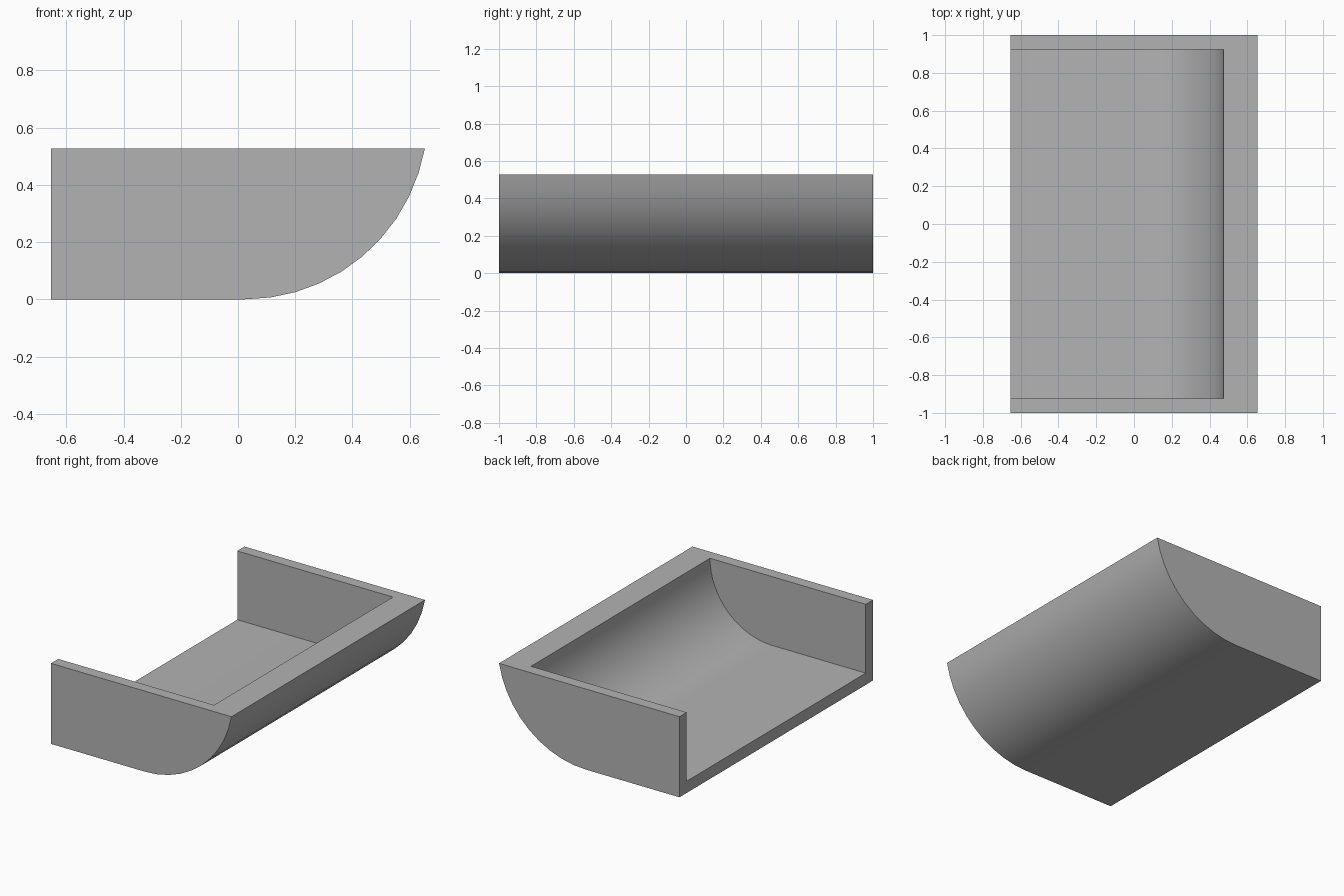
import bpy, bmesh
from math import sin, cos, radians

cube = bpy.data.objects.get("Cube")
if cube:
    bpy.data.objects.remove(cube, do_unlink=True)

LEFT, TOP, HALF = -0.653, 0.527, 1.0
ARC_X, FLOOR, WALL = 0.024, 0.077, 0.075

grey = bpy.data.materials.new("plain_grey")
grey.use_nodes = True
colour = (0.45, 0.45, 0.45, 1)
grey.diffuse_color = colour
grey.node_tree.nodes["Principled BSDF"].inputs["Base Color"].default_value = colour


def arc(radius, bottom, sweep, steps):
    """Rising arc in the xz plane that starts level at the bottom."""
    angles = [radians(sweep) * i / steps for i in range(steps + 1)]
    return [(ARC_X + radius * sin(a), bottom + radius * (1 - cos(a))) for a in angles]


def extrude_profile(name, points, half):
    """Solid prism of an xz profile, running along y."""
    bm = bmesh.new()
    face = bm.faces.new([bm.verts.new((x, -half, z)) for x, z in points])
    side = bmesh.ops.extrude_face_region(bm, geom=[face])["geom"]
    verts = [v for v in side if isinstance(v, bmesh.types.BMVert)]
    bmesh.ops.translate(bm, verts=verts, vec=(0, 2 * half, 0))
    bmesh.ops.recalc_face_normals(bm, faces=bm.faces)
    mesh = bpy.data.meshes.new(name)
    bm.to_mesh(mesh)
    bm.free()
    mesh.materials.append(grey)
    obj = bpy.data.objects.new(name, mesh)
    bpy.context.collection.objects.link(obj)
    return obj


# Outer body: flat base curving up to the rim
outer = arc(0.638, 0, 80, 10)
outer[-1] = (-LEFT, TOP)
tray = extrude_profile("open_tray", [(LEFT, 0)] + outer + [(LEFT, TOP)], HALF)

# Hollow: quarter-round inside, open at the top and on one long side
radius = TOP - FLOOR
inner = arc(radius, FLOOR, 90, 16)
past = LEFT - 0.2
hollow = extrude_profile(
    "hollow_cutter",
    [(past, FLOOR)] + inner + [(ARC_X + radius, TOP + 0.1), (past, TOP + 0.1)],
    HALF - WALL)
hollow.hide_render = True

cut = tray.modifiers.new("hollow", "BOOLEAN")
cut.operation = "DIFFERENCE"
cut.solver = "EXACT"
cut.object = hollow

# Apply the cut, then smooth the curved faces
bpy.ops.object.select_all(action="DESELECT")
tray.select_set(True)
bpy.context.view_layer.objects.active = tray
bpy.ops.object.modifier_apply(modifier=cut.name)
bpy.data.objects.remove(hollow, do_unlink=True)
bpy.ops.object.shade_smooth_by_angle(angle=radians(30))
